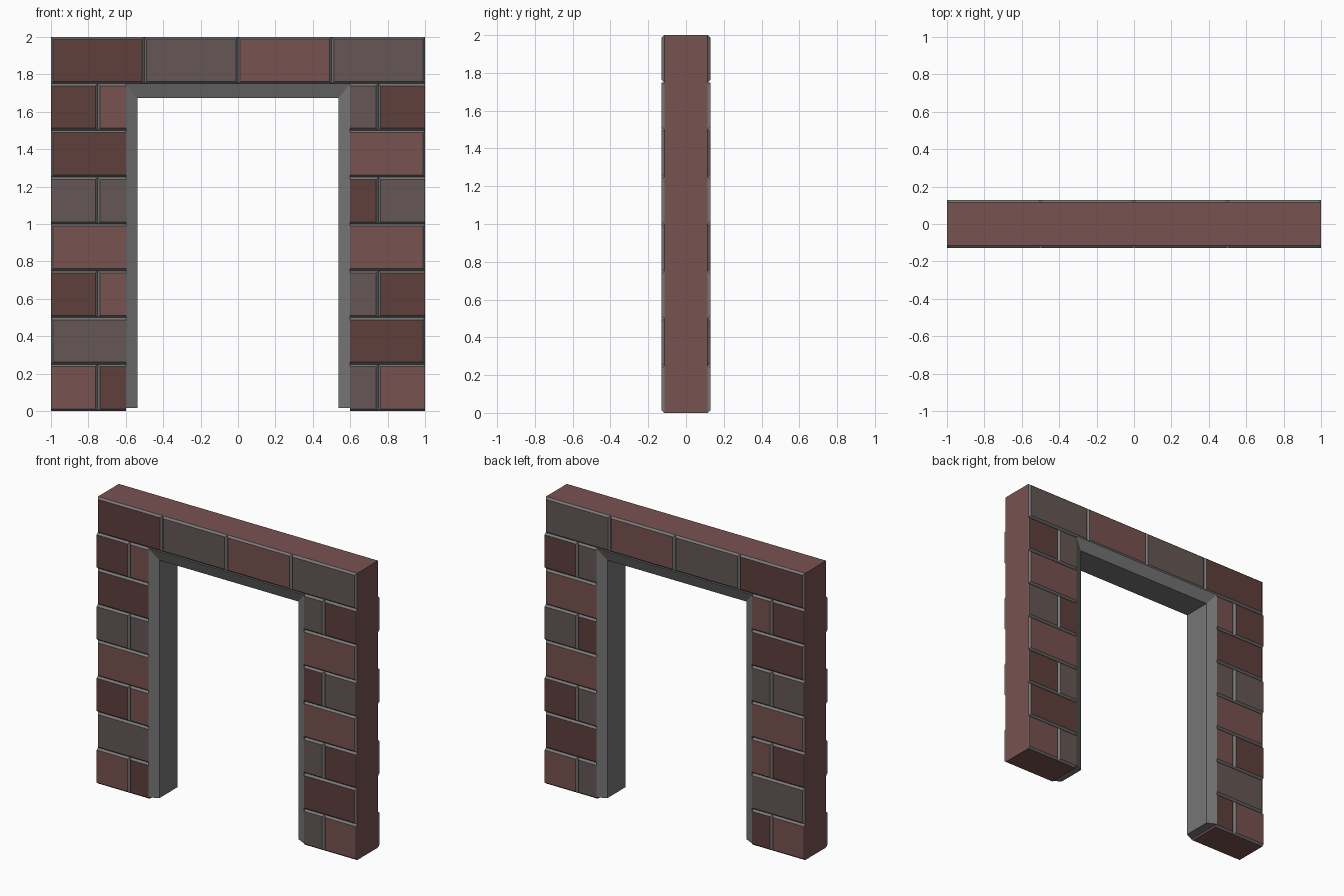
import bpy, bmesh

if "Cube" in bpy.data.objects:
    bpy.data.objects.remove(bpy.data.objects["Cube"])

CORE, FACE, BEV = 0.115, 0.129, 0.012   # core half depth, brick face depth, bevel inset
OPEN_X, OPEN_Z = 0.6, 1.75              # doorway half width and height


def material(name, rgb):
    m = bpy.data.materials.new(name)
    m.diffuse_color = (*rgb, 1)
    m.use_nodes = True
    m.node_tree.nodes["Principled BSDF"].inputs["Base Color"].default_value = m.diffuse_color
    return m


GREY = material("stone_grey", (0.18, 0.18, 0.18))
BRICK = {"L": material("brick_light", (0.185, 0.085, 0.082)),
         "D": material("brick_dark", (0.112, 0.050, 0.045)),
         "G": material("brick_brown", (0.130, 0.097, 0.092))}


def finish(name, bm, mats):
    bmesh.ops.recalc_face_normals(bm, faces=bm.faces)
    me = bpy.data.meshes.new(name)
    bm.to_mesh(me)
    bm.free()
    for m in mats:
        me.materials.append(m)
    ob = bpy.data.objects.new(name, me)
    bpy.context.collection.objects.link(ob)
    return ob


def loft(bm, rings, cap=True):
    """Skin between closed rings of points, capping both ends."""
    rings = [[bm.verts.new(p) for p in r] for r in rings]
    for a, b in zip(rings, rings[1:]):
        n = len(a)
        for i in range(n):
            bm.faces.new((a[i], a[(i + 1) % n], b[(i + 1) % n], b[i]))
    return bm.faces.new(rings[0]), bm.faces.new(rings[-1])


def brick(name, x0, x1, z0, z1, colour, left=BEV, right=BEV):
    """Raised panel with grey bevelled rim, mirrored to the back of the wall."""
    def ring(y, a, b, c):
        return [(x0 + a, y, z0 + c), (x1 - b, y, z0 + c),
                (x1 - b, y, z1 - c), (x0 + a, y, z1 - c)]
    bm = bmesh.new()
    face = loft(bm, [ring(-CORE, 0, 0, 0), ring(-FACE, left, right, BEV)])[1]
    face.material_index = 1
    ob = finish(name, bm, [GREY, BRICK[colour]])
    mod = ob.modifiers.new("front_and_back", "MIRROR")
    mod.use_axis = (False, True, False)
    mod.use_mirror_merge = False


# Wall core: an upside-down U extruded through the depth
outline = [(-1, 0), (-OPEN_X, 0), (-OPEN_X, OPEN_Z), (OPEN_X, OPEN_Z),
           (OPEN_X, 0), (1, 0), (1, 2), (-1, 2)]
bm = bmesh.new()
loft(bm, [[(x, y, z) for x, z in outline] for y in (-CORE, CORE)])
finish("wall_core", bm, [BRICK["L"]])

# Lintel course
for i, c in enumerate("DGLG"):
    brick(f"lintel_brick_{i}", -1 + i * 0.5, -0.5 + i * 0.5, OPEN_Z, 2, c)

# Pier courses, listed top to bottom, colours from left to right
piers = {"left": ["DL", "D", "GG", "L", "DL", "G", "LD"],
         "right": ["GD", "L", "DG", "L", "GD", "D", "GL"]}
for side, courses in piers.items():
    for i, cols in enumerate(courses):
        z1 = OPEN_Z - i * 0.25
        end = 0 if len(cols) == 2 else BEV       # split courses run flush to the wall end
        cuts = [-1, -0.75, -OPEN_X] if len(cols) == 2 else [-1, -OPEN_X]
        if side == "right":
            cuts = [-x for x in reversed(cuts)]
        for j, c in enumerate(cols):
            rim = [0 if abs(x) == OPEN_X else end if abs(x) == 1 else BEV
                   for x in cuts[j:j + 2]]
            brick(f"{side}_pier_brick_{i}_{j}", cuts[j], cuts[j + 1],
                  z1 - 0.25, z1, c, *rim)

# Door frame: tapered section swept round the opening with mitred corners
section = [(0, -FACE), (1, -0.10), (1, 0.10), (0, FACE)]


def frame_ring(sx, z):
    return [(sx * (OPEN_X - 0.063 * t), y, z - 0.077 * t * (z > 1))
            for t, y in section]


bm = bmesh.new()
loft(bm, [frame_ring(-1, 0.015), frame_ring(-1, OPEN_Z),
          frame_ring(1, OPEN_Z), frame_ring(1, 0.015)])
finish("door_frame", bm, [GREY])
